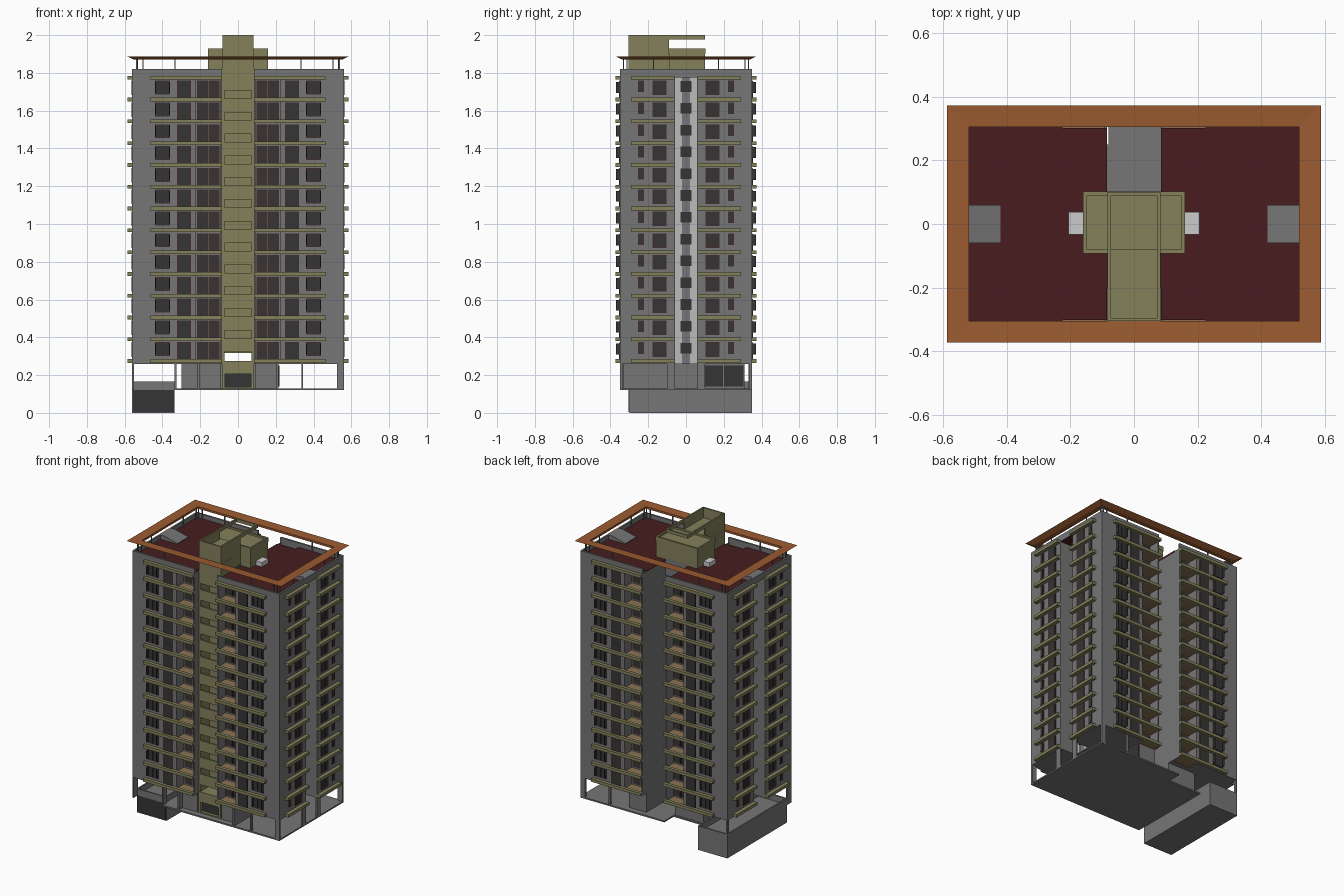
import bpy, bmesh
from mathutils import Matrix

if "Cube" in bpy.data.objects:
    bpy.data.objects.remove(bpy.data.objects["Cube"])

def mat(name, r, g, b):
    m = bpy.data.materials.new(name)
    m.diffuse_color = (r, g, b, 1)
    m.use_nodes = True
    m.node_tree.nodes["Principled BSDF"].inputs["Base Color"].default_value = m.diffuse_color
    return m

WALL = mat("wall_grey", .18, .18, .18)
PALE = mat("pale_grey", .5, .5, .5)
WHITE = mat("white", 1, 1, 1)
OLIVE = mat("olive", .23, .22, .105)
SOFFIT = mat("balcony_soffit", .26, .17, .09)
GLASS = mat("dark_glass", .035, .035, .035)
FRAME = mat("frame_brown", .06, .025, .022)
RED = mat("roof_red", .065, .012, .013)
RUST = mat("canopy_rust", .33, .105, .03)

def finish(name, bm, material):
    bmesh.ops.recalc_face_normals(bm, faces=bm.faces)
    me = bpy.data.meshes.new(name)
    bm.to_mesh(me)
    bm.free()
    me.materials.append(material)
    ob = bpy.data.objects.new(name, me)
    bpy.context.collection.objects.link(ob)
    return ob

def boxes(name, items, material, mx=False, my=False, levels=(0,)):
    """items: (x0,x1,y0,y1,z0,z1); mirrored and repeated over levels"""
    bm = bmesh.new()
    for dz in levels:
        for x0, x1, y0, y1, z0, z1 in items:
            for sx in ((1, -1) if mx else (1,)):
                for sy in ((1, -1) if my else (1,)):
                    c = (sx * (x0 + x1) / 2, sy * (y0 + y1) / 2, (z0 + z1) / 2 + dz)
                    s = (x1 - x0, y1 - y0, z1 - z0)
                    bmesh.ops.create_cube(bm, size=1, matrix=Matrix.Translation(c) @ Matrix.Diagonal((*s, 1)))
    return finish(name, bm, material)

def prism(name, pts, z0, z1, material):
    """footprint extruded upwards, mirrored in x"""
    bm = bmesh.new()
    for s in (1, -1):
        f = bm.faces.new([bm.verts.new((s * x, y, z0)) for x, y in pts])
        r = bmesh.ops.extrude_face_region(bm, geom=[f])
        for v in r["geom"]:
            if isinstance(v, bmesh.types.BMVert):
                v.co.z = z1
    return finish(name, bm, material)

STEP = .1154
FLOORS = [i * STEP for i in range(13)]
BANDS = [i * STEP for i in range(14)]

# tower wings, with side light wells and recessed balconies closed by end fins
half = [(.085, -.35), (.095, -.35), (.095, -.27), (.225, -.27), (.225, -.35), (.56, -.35), (.56, -.06),
        (.43, -.06), (.43, .06), (.56, .06), (.56, .35), (.225, .35), (.225, .27), (.095, .27),
        (.095, .35), (.085, .35)]
prism("tower_wings", half, .26, 1.785, WALL)
roof = [(.085, -.302), (.225, -.302), (.225, -.345), (.555, -.345), (.555, .345), (.225, .345),
        (.225, .302), (.085, .302)]
prism("roof_deck", roof, 1.775, 1.79, RED)
boxes("roof_parapet", [(.085, .56, .338, .35, 1.765, 1.82), (.548, .56, .06, .35, 1.77, 1.82)], WALL, True, True)

# window openings on front and back walls
def window(x0, x1, z0, z1, y, panes, glass, frame):
    frame.append((x0 - .003, x1 + .003, y, y + .003, z0 - .003, z1 + .003))
    w = (x1 - x0) / panes
    for i in range(panes):
        glass.append((x0 + i * w + .002, x0 + (i + 1) * w - .002, y, y + .005, z0, z1))

g, f = [], []
window(.364, .436, .303, .371, .35, 2, g, f)
window(.252, .32, .284, .371, .35, 1, g, f)
window(.160, .213, .284, .371, .27, 2, g, f)
window(.10, .15, .284, .371, .27, 2, g, f)
for x in (.361, .435):     # open casements
    g.append((x, x + .004, .353, .371, .310, .368))
boxes("facade_window_frames", f, FRAME, True, True, FLOORS)
boxes("facade_window_glass", g, GLASS, True, True, FLOORS)

# windows on side walls and in the light wells
def side(y0, y1, z0, z1, x, panes, glass, frame):
    frame.append((x, x + .003, y0 - .003, y1 + .003, z0 - .003, z1 + .003))
    w = (y1 - y0) / panes
    for i in range(panes):
        glass.append((x, x + .005, y0 + i * w + .002, y0 + (i + 1) * w - .002, z0, z1))

g, f = [], []
side(.107, .175, .300, .371, .56, 2, g, f)
side(.226, .25, .316, .371, .56, 1, g, f)
boxes("side_window_frames", f, FRAME, True, True, FLOORS)
boxes("side_window_glass", g, GLASS, True, True, FLOORS)
boxes("light_well_panels", [(.43, .434, .022, .058, .26, 1.78)], PALE, True, True)
boxes("light_well_windows", [(.43, .437, -.028, .028, .315, .371)], GLASS, True, False, FLOORS)

# olive floor bands and balcony slabs
boxes("floor_bands", [
    (.085, .463, .350, .373, .264, .284), (.555, .586, .06, .29, .264, .284)], OLIVE, True, True, BANDS)
boxes("balcony_slabs", [(.095, .225, .265, .352, .264, .272)], SOFFIT, True, True, BANDS)

# central stair core, open above the entrance
boxes("stair_core", [(-.085, .085, -.20, .10, .318, 1.80)], WALL)
boxes("stair_core_piers", [(.072, .085, -.20, .10, .13, .318)], WALL, True)
boxes("stair_back_wall", [(-.08, .08, -.205, -.198, .318, 1.82)], OLIVE)
boxes("stair_front_panels", [(-.082, .082, -.305, -.293, .322, .395), (-.082, .082, -.30, -.20, .322, .33)],
      OLIVE, levels=FLOORS)
boxes("stair_corner_posts", [(.072, .084, -.305, -.20, .12, 1.88)], OLIVE, True)

# roof structures: lower tank room with rim, tall hollow front box, upper rails
boxes("tank_room", [(-.158, .158, -.09, .10, 1.785, 1.918)], OLIVE)
boxes("tank_room_rim", [(.148, .16, -.09, .10, 1.90, 1.93)], OLIVE, True)
boxes("tank_room_rim_ends", [(-.16, .16, -.092, -.08, 1.90, 1.93), (-.16, .16, .09, .102, 1.90, 1.93)], OLIVE)
boxes("upper_box_walls", [(.073, .083, -.305, -.09, 1.80, 2.0)], OLIVE, True)
boxes("upper_box_front", [(-.083, .083, -.305, -.295, 1.74, 2.0), (-.083, .083, -.295, -.09, 1.88, 1.93)], OLIVE)
boxes("upper_rails", [(.073, .083, -.09, .10, 1.978, 2.0)], OLIVE, True)
boxes("upper_rail_end", [(-.083, .083, .09, .10, 1.978, 2.0)], OLIVE)
boxes("roof_vents", [(.16, .205, -.033, .038, 1.785, 1.82)], WHITE, True)

# hoods over the light wells, sloping down towards the middle
for s, side_name in ((1, "right"), (-1, "left")):
    bm = bmesh.new()
    prof = [(.42, 1.775), (.56, 1.775), (.56, 1.82), (.52, 1.82), (.42, 1.795)]
    face = bm.faces.new([bm.verts.new((s * x, -.06, z)) for x, z in prof])
    r = bmesh.ops.extrude_face_region(bm, geom=[face])
    for v in r["geom"]:
        if isinstance(v, bmesh.types.BMVert):
            v.co.y = .06
    finish("light_well_hood_" + side_name, bm, WALL)

# rust canopy ring with bevelled underside, on thin posts
bm = bmesh.new()
loops = []
for hx, hy, z in ((.587, .372, 1.887), (.552, .337, 1.870), (.518, .304, 1.870), (.518, .304, 1.884)):
    loops.append([bm.verts.new((sx * hx, sy * hy, z)) for sx, sy in ((1, 1), (-1, 1), (-1, -1), (1, -1))])
for a in range(4):
    b = (a + 1) % 4
    for i in range(4):
        j = (i + 1) % 4
        bm.faces.new((loops[a][i], loops[a][j], loops[b][j], loops[b][i]))
finish("roof_canopy_ring", bm, RUST)
boxes("canopy_posts", [(x, x + .006, .328, .334, 1.785, 1.874) for x in (.33, .50, .53)] +
      [(.535, .541, y, y + .006, 1.785, 1.874) for y in (.17, .31)], WALL, True, True)

# open ground floor: slab, lobby rooms, columns
boxes("ground_slab", [(-.08, .56, -.35, .35, .12, .13), (-.335, -.08, -.35, .25, .12, .13)], WALL)
boxes("lobby_rooms", [(-.30, -.085, -.20, .24, .13, .26), (.085, .215, -.20, .31, .13, .26)], WALL)
boxes("lobby_glass", [(.215, .219, .09, .195, .14, .252), (.215, .219, .20, .305, .14, .252)], GLASS)
boxes("lobby_front_walls", [(.09, .215, -.31, -.30, .13, .262), (.205, .215, -.35, -.20, .13, .262)], WALL, True)
boxes("ground_columns", [(.525, .56, -.35, -.335, .12, .262), (.525, .56, .335, .35, .12, .262),
                         (.335, .345, -.35, -.33, .12, .262), (.335, .345, .33, .35, .12, .262),
                         (.55, .56, -.10, -.06, .12, .262), (.55, .56, .06, .10, .12, .262),
                         (-.335, -.325, -.35, -.31, .12, .262),
                         (-.56, -.55, -.35, -.30, .12, .262), (-.56, -.55, .33, .35, .12, .262)], WALL)
boxes("entrance_portal", [(-.083, .083, -.31, -.20, .205, .275), (-.083, -.068, -.31, -.20, .12, .21),
                          (.068, .083, -.31, -.20, .12, .21), (-.07, .07, -.31, -.20, .12, .138)], OLIVE)
boxes("entrance_door", [(-.068, .068, -.29, -.28, .138, .205)], GLASS)

# basement ramp enclosure with low parapet walls
boxes("basement_box", [(-.56, -.335, -.30, .35, 0, .125), (-.56, -.55, -.305, .35, .12, .165),
                       (-.56, -.335, .34, .35, .12, .165), (-.56, -.335, -.305, -.295, .12, .165),
                       (-.345, -.335, -.305, .35, .12, .165)], WALL)
boxes("basement_opening", [(-.555, -.34, -.305, -.30, .005, .12)], GLASS)
